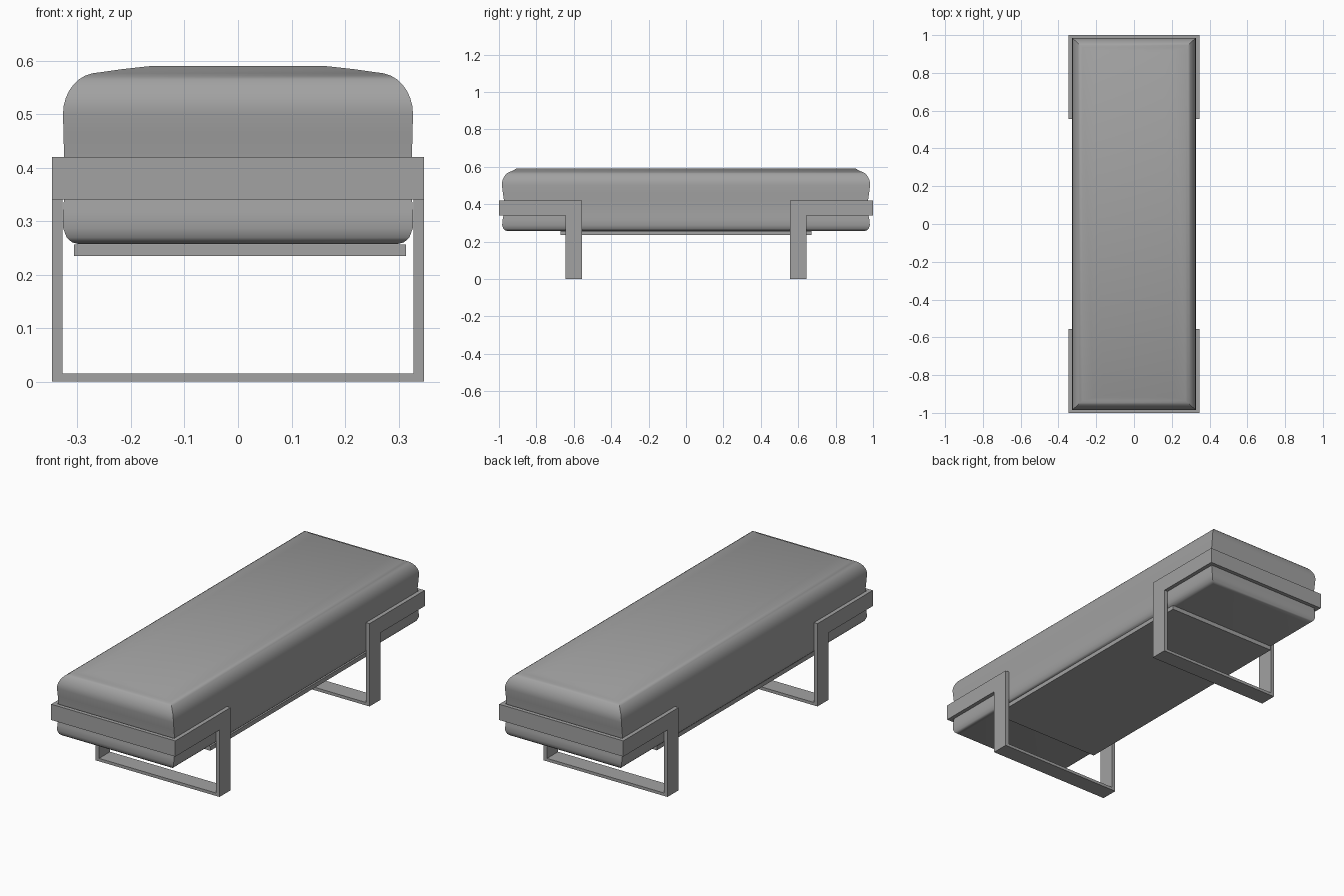
import bpy, bmesh, math

cube = bpy.data.objects.get("Cube")
if cube:
    bpy.data.objects.remove(cube, do_unlink=True)

grey = bpy.data.materials.new("mid grey")
grey.use_nodes = True
colour = (0.36, 0.36, 0.36, 1)
grey.diffuse_color = colour
grey.node_tree.nodes["Principled BSDF"].inputs["Base Color"].default_value = colour


def finish(bm, name):
    bmesh.ops.recalc_face_normals(bm, faces=bm.faces)
    mesh = bpy.data.meshes.new(name)
    bm.to_mesh(mesh)
    bm.free()
    mesh.materials.append(grey)
    ob = bpy.data.objects.new(name, mesh)
    bpy.context.collection.objects.link(ob)
    return ob


def box(name, x0, x1, y0, y1, z0, z1):
    bm = bmesh.new()
    bmesh.ops.create_cube(bm, size=1)
    for v in bm.verts:
        v.co = (x1 if v.co.x > 0 else x0,
                y1 if v.co.y > 0 else y0,
                z1 if v.co.z > 0 else z0)
    return finish(bm, name)


# Cushion: stacked rectangular rings (half width, half length, height)
rings = [(0.298, 0.955, 0.257), (0.31, 0.967, 0.26), (0.32, 0.977, 0.269),
         (0.327, 0.983, 0.287), (0.327, 0.981, 0.315), (0.325, 0.975, 0.345),
         (0.324, 0.971, 0.38), (0.325, 0.973, 0.42), (0.326, 0.979, 0.46),
         (0.327, 0.984, 0.50)]
# Rounded upper shoulder
for i in range(1, 8):
    a = math.radians(i * 80 / 7)
    rings.append((0.262 + 0.065 * math.cos(a), 0.925 + 0.06 * math.cos(a),
                  0.50 + 0.077 * math.sin(a)))
# Shallow crown
rings += [(0.215, 0.919, 0.584), (0.16, 0.908, 0.59)]

bm = bmesh.new()
loops = [[bm.verts.new((sx * w, sy * l, z))
          for sx, sy in ((-1, -1), (1, -1), (1, 1), (-1, 1))]
         for w, l, z in rings]
for low, high in zip(loops, loops[1:]):
    for i in range(4):
        j = (i + 1) % 4
        bm.faces.new((low[i], low[j], high[j], high[i]))
bm.faces.new(loops[0][::-1])
bm.faces.new(loops[-1])
cushion = finish(bm, "cushion")
bpy.ops.object.select_all(action='DESELECT')
cushion.select_set(True)
bpy.context.view_layer.objects.active = cushion
bpy.ops.object.shade_smooth_by_angle(angle=math.radians(35))

# Support board under the cushion
box("support_board", -0.306, 0.314, -0.67, 0.67, 0.235, 0.2565)

# Metal frames at both ends
OUT, INN = 0.348, 0.328
side_profile = [(0.557, 0), (0.645, 0), (0.645, 0.34), (1, 0.34),
                (1, 0.42), (0.557, 0.42)]
for end, sy in (("front", -1), ("back", 1)):
    for side, sx in (("right", -1), ("left", 1)):
        # Leg and side rail in one bent piece
        bm = bmesh.new()
        face = bm.faces.new([bm.verts.new((sx * INN, sy * y, z))
                             for y, z in side_profile])
        new = bmesh.ops.extrude_face_region(bm, geom=[face])["geom"]
        bmesh.ops.translate(bm, vec=(sx * (OUT - INN), 0, 0),
                            verts=[g for g in new if isinstance(g, bmesh.types.BMVert)])
        finish(bm, f"{end}_{side}_leg")
    ya, yb = sorted((sy * 0.98, sy * 1.0))
    box(f"{end}_end_rail", -INN, INN, ya, yb, 0.34, 0.42)
    ya, yb = sorted((sy * 0.557, sy * 0.645))
    box(f"{end}_floor_bar", -INN, INN, ya, yb, 0, 0.015)
